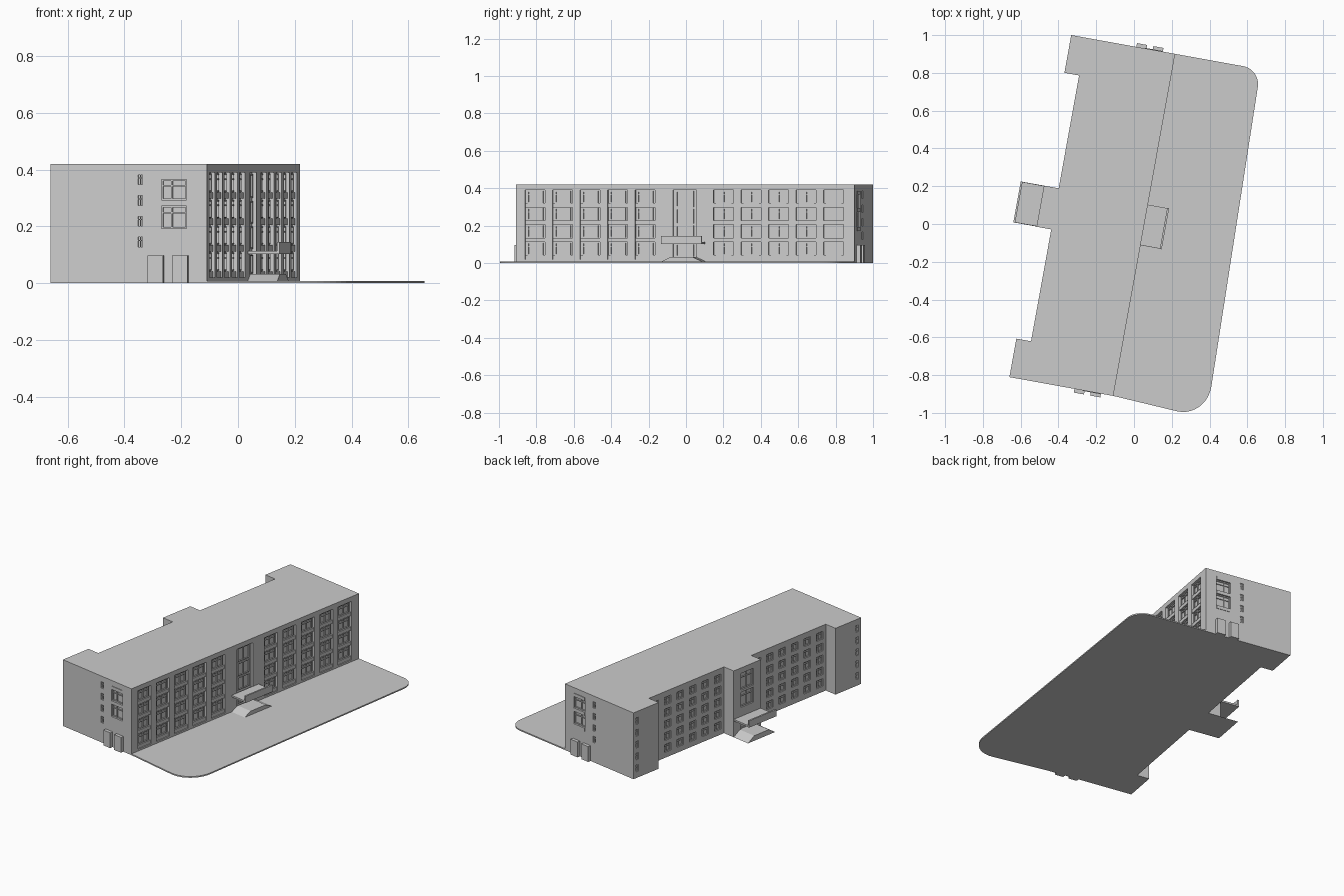
import bpy, bmesh, math
from mathutils import Matrix

if "Cube" in bpy.data.objects:
    bpy.data.objects.remove(bpy.data.objects["Cube"])

# Local plan axes: u points out of the front facade, v runs along its length
ROT = Matrix.Rotation(math.radians(-10.25), 4, 'Z')
H, FRONT, BACK, WING = 0.42, 0.054, -0.426, -0.505
V0, V1 = -0.915, 0.925


def finish(name, bm):
    bmesh.ops.recalc_face_normals(bm, faces=bm.faces)
    me = bpy.data.meshes.new(name)
    bm.to_mesh(me)
    bm.free()
    ob = bpy.data.objects.new(name, me)
    bpy.context.collection.objects.link(ob)
    ob.matrix_world = ROT
    return ob


def prism(name, pts, shift):
    """Extrude a closed 3D profile by a vector."""
    bm = bmesh.new()
    f = bm.faces.new([bm.verts.new(p) for p in pts])
    r = bmesh.ops.extrude_face_region(bm, geom=[f])
    vs = [g for g in r['geom'] if isinstance(g, bmesh.types.BMVert)]
    bmesh.ops.translate(bm, verts=vs, vec=shift)
    return finish(name, bm)


def boxes(name, items):
    """One mesh made of axis-aligned boxes (u0, u1, v0, v1, z0, z1)."""
    bm = bmesh.new()
    for a, b, c, d, e, f in items:
        m = Matrix.Translation(((a + b) / 2, (c + d) / 2, (e + f) / 2)) @ \
            Matrix.Diagonal((abs(b - a), abs(d - c), abs(f - e), 1))
        bmesh.ops.create_cube(bm, size=1, matrix=m)
    return finish(name, bm)


# A wall is (axis of its normal, direction, position of its plane)
W_FRONT, W_BACK = ('u', 1, FRONT), ('u', -1, BACK)
W_WING = ('u', -1, WING)
W_ENDS = (('v', -1, V0), ('v', 1, V1))


def on_wall(wall, s0, s1, z0, z1, d0, d1):
    """Box on a wall: s along it, depth d measured outwards."""
    axis, sign, pos = wall
    a, b = pos + sign * d0, pos + sign * d1
    return (a, b, s0, s1, z0, z1) if axis == 'u' else (s0, s1, a, b, z0, z1)


cuts, frames = [], {}


def window(group, wall, s0, s1, z0, z1, deep, cut=True, t=0.005, mullion=0.5, transom=None):
    """Recess with a rectangular frame, a mullion and an optional transom."""
    if cut:
        cuts.append(on_wall(wall, s0, s1, z0, z1, -deep, 0.02))
    d0, d1 = -deep - 0.001, -deep + 0.006
    out = frames.setdefault(group, [])
    out += [on_wall(wall, s0, s0 + t, z0, z1, d0, d1),
            on_wall(wall, s1 - t, s1, z0, z1, d0, d1),
            on_wall(wall, s0, s1, z0, z0 + t, d0, d1),
            on_wall(wall, s0, s1, z1 - t, z1, d0, d1)]
    if mullion:
        m = s0 + (s1 - s0) * mullion
        out.append(on_wall(wall, m - t / 2, m + t / 2, z0, z1, d0, d1))
    if transom:
        m = z0 + (z1 - z0) * transom
        out.append(on_wall(wall, s0, s1, m - t / 2, m + t / 2, d0, d1))


# Front: ten tall window bays, four floors each
spandrels = []
for k in range(5):
    for c in (-0.81 + 0.1495 * k, 0.213 + 0.1495 * k):
        s0, s1 = c - 0.054, c + 0.054
        cuts.append(on_wall(W_FRONT, s0, s1, 0.02, 0.39, -0.016, 0.02))
        for f in range(4):
            z = 0.02 + 0.0925 * f
            spandrels.append(on_wall(W_FRONT, s0, s1, z, z + 0.022, -0.017, -0.006))
            window('front_window_frames', W_FRONT, s0 + 0.012, s1 - 0.012,
                   z + 0.024, z + 0.088, 0.016, cut=False, transom=0.7)

# Front centre: door and tall stair glazing
cuts.append(on_wall(W_FRONT, -0.06, 0.066, 0.02, 0.39, -0.016, 0.02))
for z0, z1 in ((0.035, 0.1), (0.12, 0.2), (0.21, 0.29), (0.3, 0.385)):
    window('front_window_frames', W_FRONT, -0.045, 0.05, z0, z1, 0.016, cut=False)

# Back: six by five windows each side of the tower
for lo, hi in ((-0.708, -0.106), (0.115, 0.722)):
    step = (hi - lo) / 6
    for i in range(6):
        c = lo + step * (i + 0.5)
        for f in range(5):
            z = 0.035 + 0.075 * f
            window('back_window_frames', W_BACK, c - 0.026, c + 0.026, z, z + 0.048,
                   0.012, mullion=0.6, transom=0.7, t=0.004)

# Small windows down the outer edge of each wing
for c in (V0 + 0.03, V1 - 0.03):
    for f in range(5):
        z = 0.04 + 0.075 * f
        window('wing_window_frames', W_WING, c - 0.011, c + 0.011, z, z + 0.042,
               0.01, mullion=None, transom=0.6, t=0.003)

# Tower: two large windows over the rear door
for z0, z1 in ((0.17, 0.265), (0.28, 0.385)):
    window('tower_window_frames', W_WING, -0.045, 0.055, z0, z1, 0.014, transom=0.7)
window('tower_window_frames', W_WING, -0.045, 0.055, 0.03, 0.1, 0.014)

# End walls: stair windows, small windows, door porches
lintels, porches = [], []
for w in W_ENDS:
    for z in (0.172, 0.272, 0.365):
        lintels.append(on_wall(w, -0.109, -0.018, z, z + 0.021, -0.01, 0.003))
    for z0, z1 in ((0.193, 0.272), (0.293, 0.365)):
        window('end_window_frames', w, -0.109, -0.018, z0, z1, 0.014, mullion=0.4, transom=0.7)
    for f in range(4):
        z = 0.125 + 0.073 * f
        window('end_window_frames', w, -0.196, -0.174, z, z + 0.04, 0.01,
               mullion=0.5, transom=0.65, t=0.003)
    for s0 in (-0.155, -0.067):
        porches.append(on_wall(w, s0, s0 + 0.055, 0, 0.097, -0.002, 0.02))

# Building body with wings and rear tower, recesses cut out
plan = [(FRONT, V0), (FRONT, V1), (WING, V1), (WING, 0.722), (BACK, 0.722),
        (BACK, 0.115), (WING, 0.115), (WING, -0.106), (BACK, -0.106),
        (BACK, -0.708), (WING, -0.708), (WING, V0)]
body = prism('building_body', [(u, v, 0) for u, v in plan], (0, 0, H))
cutter = boxes('recess_cutter', cuts)
cutter.hide_render = True
mod = body.modifiers.new('recesses', 'BOOLEAN')
mod.operation, mod.solver, mod.object = 'DIFFERENCE', 'EXACT', cutter
bpy.context.view_layer.objects.active = body
body.select_set(True)
bpy.ops.object.modifier_apply(modifier=mod.name)
bpy.data.objects.remove(cutter)

for name, items in frames.items():
    boxes(name, items)
boxes('front_spandrels', spandrels)
boxes('end_lintels', lintels)
boxes('end_door_porches', porches)


# Forecourt slab with two rounded corners
def arc(p, c, q, n=10):
    k, out = 0.552, []
    a = [p[i] + k * (c[i] - p[i]) for i in (0, 1)]
    b = [q[i] + k * (c[i] - q[i]) for i in (0, 1)]
    for j in range(n + 1):
        t = j / n
        s = 1 - t
        out.append([s**3 * p[i] + 3 * s * s * t * a[i] + 3 * s * t * t * b[i] + t**3 * q[i]
                    for i in (0, 1)])
    return out


court = [(FRONT - 0.002, V1), (FRONT - 0.002, V0)]
court += arc((0.40, -0.935), (0.559, -0.942), (0.556, -0.775))
court += arc((0.516, 0.83), (0.514, 0.925), (0.42, 0.925))
prism('forecourt_slab', [(u, v, 0) for u, v in court], (0, 0, 0.008))

# Entrance ramps and canopies, front and rear
for side, u, sign, reach, z in (('front', FRONT, 1, 0.114, 0.008), ('rear', WING, -1, 0.125, 0)):
    prism(side + '_entrance_ramp',
          [(u, v + 0.005, h) for v, h in ((-0.11, z), (0.11, z), (0.06, 0.032), (-0.06, 0.032))],
          (sign * (reach - 0.008), 0, 0))
    boxes(side + '_canopy', [
        (u - sign * 0.002, u + sign * (reach - 0.01), -0.104, 0.114, 0.102, 0.113),
        (u + sign * (reach - 0.01), u + sign * reach, -0.106, 0.115, 0.102, 0.145)])
